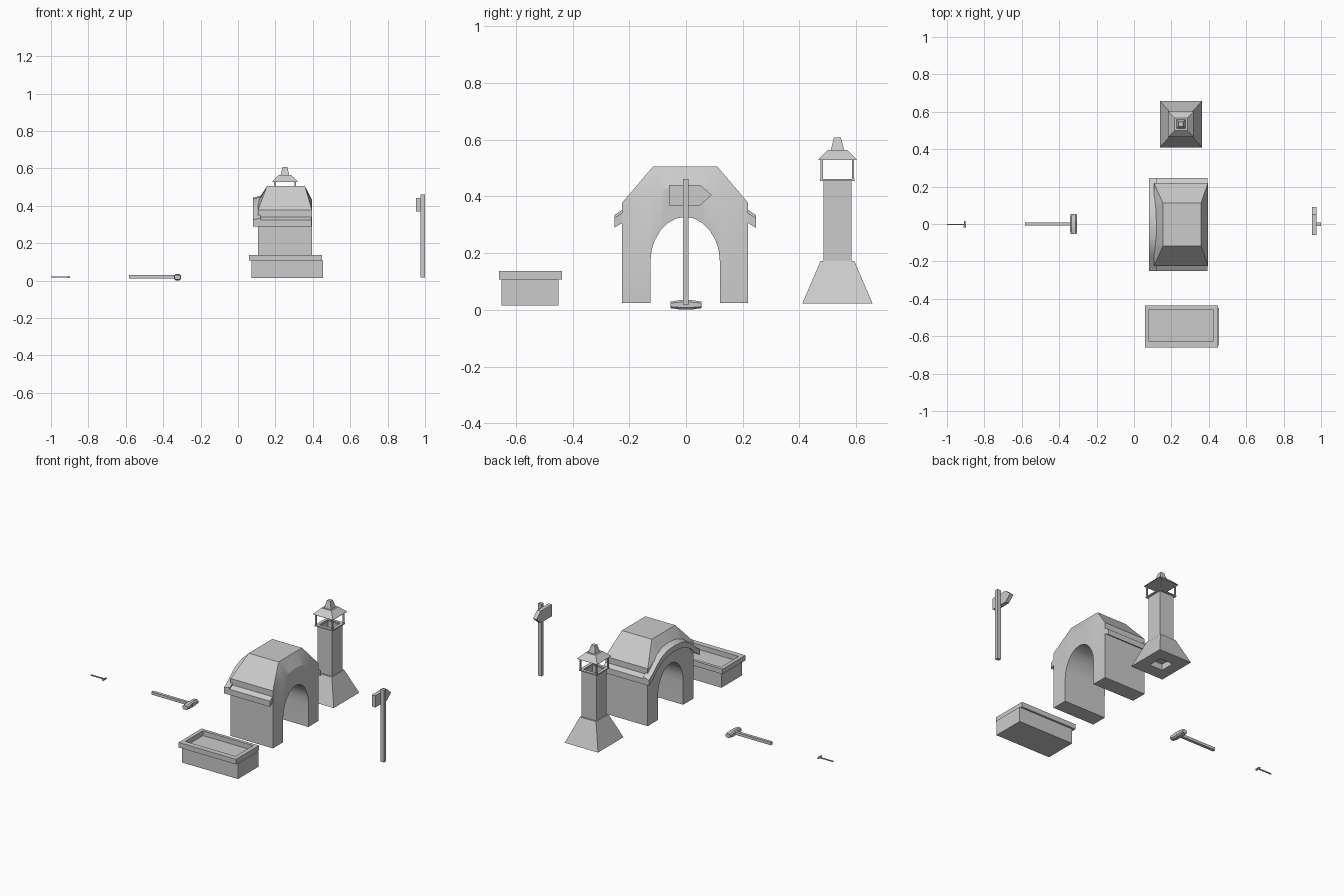
import bpy, bmesh, math

if "Cube" in bpy.data.objects:
    bpy.data.objects.remove(bpy.data.objects["Cube"])


def make(name, verts, faces, smooth=None):
    me = bpy.data.meshes.new(name)
    me.from_pydata(verts, [], faces)
    bm = bmesh.new()
    bm.from_mesh(me)
    bmesh.ops.remove_doubles(bm, verts=bm.verts, dist=1e-5)
    bmesh.ops.recalc_face_normals(bm, faces=bm.faces)
    bm.to_mesh(me)
    bm.free()
    ob = bpy.data.objects.new(name, me)
    bpy.context.collection.objects.link(ob)
    if smooth:
        bpy.ops.object.select_all(action='DESELECT')
        ob.select_set(True)
        bpy.context.view_layer.objects.active = ob
        bpy.ops.object.shade_smooth_by_angle(angle=math.radians(smooth))
    return ob


def loft(name, rings, close=False, smooth=None):
    """Skin a list of equal closed rings; cap the ends or join them in a loop."""
    n = len(rings[0])
    verts = [p for r in rings for p in r]
    m = len(rings)
    faces = [(i * n + j, i * n + (j + 1) % n, (i + 1) % m * n + (j + 1) % n, (i + 1) % m * n + j)
             for i in range(m if close else m - 1) for j in range(n)]
    if not close:
        faces += [tuple(range(n)), tuple(range((m - 1) * n, m * n))]
    return make(name, verts, faces, smooth)


def rect(x0, x1, y0, y1, z):
    return [(x0, y0, z), (x1, y0, z), (x1, y1, z), (x0, y1, z)]


def box(name, x0, x1, y0, y1, z0, z1):
    return loft(name, [rect(x0, x1, y0, y1, z0), rect(x0, x1, y0, y1, z1)])


def extrude_x(name, prof, x0, x1):
    return loft(name, [[(x, y, z) for y, z in prof] for x in (x0, x1)])


# water trough with raised rim
box("trough_body", 0.073, 0.455, -0.65, -0.449, 0.015, 0.108)
outer, inner = (0.058, 0.448, -0.66, -0.437), (0.081, 0.422, -0.627, -0.456)
loft("trough_rim", [rect(*outer, 0.107), rect(*outer, 0.138),
                    rect(*inner, 0.138), rect(*inner, 0.107)], close=True)

# arched furnace: walls below, hipped roof above, tunnel through along x
CY, XL, XR = -0.003, 0.107, 0.395
HW, TW, TUN = 0.222, 0.114, 0.123


def roof_row(y):
    """One roof section: end walls arch up, the middle rises to the flat top."""
    t = min(1, (HW - abs(y)) / (HW - TW))
    ze = 0.378 + 0.055 * (1 - (y / HW) ** 2)
    zt = 0.378 + 0.127 * t
    return [(XL, CY + y, ze), (XL + 0.048 * t, CY + y, zt),
            (XR - 0.037 * t, CY + y, zt), (XR, CY + y, ze)]


def tunnel_z(y):
    return 0.165 + 0.163 * math.sqrt(max(0, 1 - (y / TUN) ** 2))


ys = [-TUN * math.cos(math.pi * i / 12) for i in range(13)]
rows = sorted([-HW, -TW, TW, HW] + ys)
verts, faces = [], []


def quad(*p):
    k = len(verts)
    verts.extend(p)
    faces.append(tuple(range(k, k + len(p))))


for a, b in zip(rows, rows[1:]):
    A, B = roof_row(a), roof_row(b)
    for i in range(3):
        quad(A[i], A[i + 1], B[i + 1], B[i])
    leg = abs(a + b) / 2 > TUN - 1e-4
    za, zb = (0.025, 0.025) if leg else (tunnel_z(a), tunnel_z(b))
    for x, k in ((XL, 0), (XR, 3)):
        quad((x, CY + a, za), (x, CY + b, zb), B[k], A[k])
    quad((XL, CY + a, za), (XR, CY + a, za), (XR, CY + b, zb), (XL, CY + b, zb))
for s in (-1, 1):
    for w, z in ((HW, roof_row(HW)[0][2]), (TUN, 0.165)):
        y = CY + s * w
        quad((XL, y, 0.025), (XR, y, 0.025), (XR, y, z), (XL, y, z))
make("furnace_arch", verts, faces, 25)

# side eaves and the arched canopy on the opening
for s in (-1, 1):
    prof = [(CY + s * y, z) for y, z in
            ((0.2, 0.355), (0.249, 0.325), (0.249, 0.29), (0.2, 0.32))]
    extrude_x("side_eave", prof, 0.08, XR - 0.002)
half = [(0.249, 0.325), (0.215, 0.347), (0.175, 0.383), (0.13, 0.416), (0.07, 0.437), (0, 0.443)]
path = [(-y, z) for y, z in half] + half[-2::-1]
loft("arched_canopy", [[(0.08, CY + y, z - 0.035), (0.08, CY + y, z),
                        (0.12, CY + y, z + 0.01), (0.12, CY + y, z - 0.025)]
                       for y, z in path], smooth=25)

# chimney: flared hood, shaft, tray, four posts and stepped cap
CX, CHY = 0.251, 0.534


def sq(hx, hy, z):
    return rect(CX - hx, CX + hx, CHY - hy, CHY + hy, z)


loft("chimney_hood", [sq(0.045, 0.045, 0.06), sq(0.045, 0.045, 0.022), sq(0.113, 0.124, 0.022),
                      sq(0.055, 0.06, 0.172)])
loft("chimney_shaft", [sq(0.05, 0.05, 0.16), sq(0.05, 0.05, 0.457),
                       sq(0.038, 0.038, 0.457), sq(0.038, 0.038, 0.16)], close=True)
loft("chimney_tray", [sq(0.061, 0.061, 0.455), sq(0.061, 0.061, 0.462),
                      sq(0.042, 0.042, 0.462), sq(0.042, 0.042, 0.455)], close=True)
for sx in (-1, 1):
    for sy in (-1, 1):
        px, py = CX + sx * 0.055, CHY + sy * 0.055
        box("cap_post", px - 0.004, px + 0.004, py - 0.004, py + 0.004, 0.46, 0.535)
loft("chimney_cap", [sq(0.068, 0.068, 0.528), sq(0.067, 0.067, 0.532), sq(0.034, 0.034, 0.564)])
loft("cap_finial", [sq(0.024, 0.024, 0.562), sq(0.012, 0.012, 0.608)])

# signpost with arrow board
box("sign_post", 0.976, 1.0, -0.011, 0.009, 0.018, 0.462)
extrude_x("arrow_board", [(-0.06, 0.369), (0.05, 0.369), (0.091, 0.405),
                          (0.05, 0.441), (-0.06, 0.441)], 0.953, 0.977)


# hammers: handle box plus octagonal head that tapers to both ends
def octagon(cx, y, cz, hx, hz):
    c = 0.55
    pts = [(1, -c), (1, c), (c, 1), (-c, 1), (-1, c), (-1, -c), (-c, -1), (c, -1)]
    return [(cx + a * hx, y, cz + b * hz) for a, b in pts]


box("mallet_handle", -0.583, -0.304, -0.009, 0.009, 0.012, 0.029)
loft("mallet_head", [octagon(-0.323, y, 0.018, hx, hz) for y, hx, hz in
                     ((-0.054, 0.016, 0.012), (-0.042, 0.018, 0.013), (-0.02, 0.018, 0.017),
                      (0.02, 0.018, 0.017), (0.042, 0.018, 0.013), (0.054, 0.016, 0.012))])
box("small_hammer_handle", -1.0, -0.898, -0.006, 0.0, 0.016, 0.022)
loft("small_hammer_head", [octagon(-0.905, y, 0.019, hx, hz) for y, hx, hz in
                           ((-0.02, 0.006, 0.006), (-0.012, 0.006, 0.006), (-0.009, 0.004, 0.005),
                            (0.003, 0.005, 0.005), (0.015, 0.003, 0.002))])
